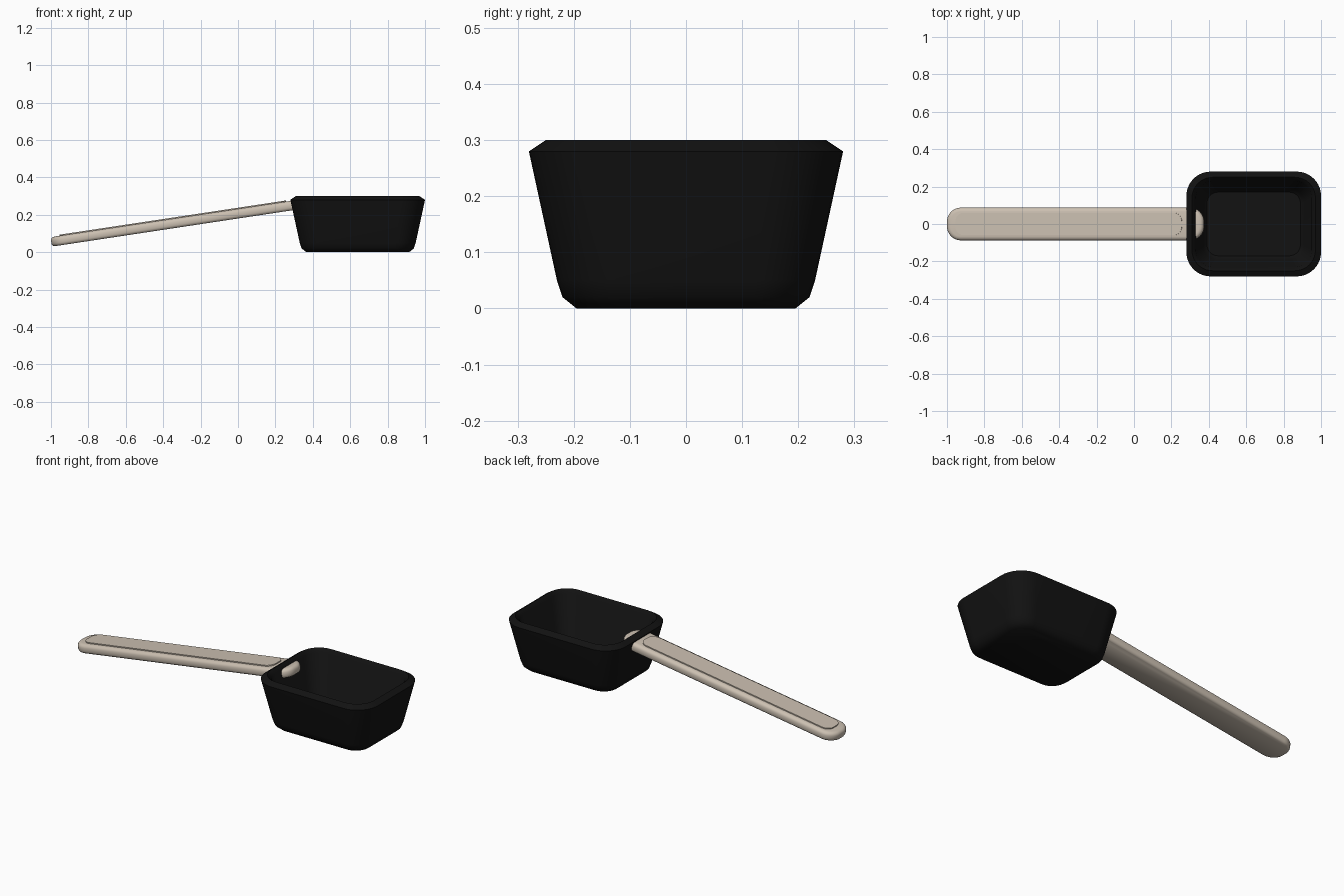
import bpy, bmesh, math
from mathutils import Matrix

if "Cube" in bpy.data.objects:
    bpy.data.objects.remove(bpy.data.objects["Cube"])


def material(name, col):
    m = bpy.data.materials.new(name)
    m.diffuse_color = (*col, 1)
    m.use_nodes = True
    m.node_tree.nodes["Principled BSDF"].inputs["Base Color"].default_value = m.diffuse_color
    return m


BLACK = material("black plastic", (0.006, 0.006, 0.006))
BEIGE = material("warm beige", (0.60, 0.525, 0.44))


def rounded_rect(hx, hy, r, n=10):
    """Points of a rounded rectangle, counter-clockwise."""
    pts = []
    for k, (sx, sy) in enumerate([(1, 1), (-1, 1), (-1, -1), (1, -1)]):
        for i in range(n + 1):
            a = math.pi / 2 * (k + i / n)
            pts.append((sx * (hx - r) + r * math.cos(a),
                        sy * (hy - r) + r * math.sin(a)))
    return pts


def loft(name, rings, mat, matrix, angle=40):
    """Skin rounded-rectangle rings (hx, hy, r, z), capping both ends."""
    bm = bmesh.new()
    loops = [[bm.verts.new((x, y, z)) for x, y in rounded_rect(hx, hy, r)]
             for hx, hy, r, z in rings]
    for a, b in zip(loops, loops[1:]):
        for i in range(len(a)):
            j = (i + 1) % len(a)
            bm.faces.new((a[i], a[j], b[j], b[i]))
    bm.faces.new(loops[0][::-1])
    bm.faces.new(loops[-1])
    bmesh.ops.recalc_face_normals(bm, faces=bm.faces)
    me = bpy.data.meshes.new(name)
    bm.to_mesh(me)
    bm.free()
    me.materials.append(mat)
    ob = bpy.data.objects.new(name, me)
    ob.matrix_world = matrix
    bpy.context.collection.objects.link(ob)
    bpy.ops.object.select_all(action='DESELECT')
    ob.select_set(True)
    bpy.context.view_layer.objects.active = ob
    bpy.ops.object.shade_smooth_by_angle(angle=math.radians(angle))
    return ob


# Scoop cup: outside wall up, over the rim, inside wall down to the floor
loft("scoop_cup", [
    (0.275, 0.195, 0.08, 0.0),
    (0.30, 0.22, 0.10, 0.02),
    (0.31, 0.23, 0.105, 0.05),
    (0.36, 0.28, 0.13, 0.28),
    (0.33, 0.25, 0.11, 0.30),
    (0.31, 0.23, 0.095, 0.28),
    (0.27, 0.19, 0.075, 0.06),
    (0.25, 0.17, 0.06, 0.04),
], BLACK, Matrix.Translation((0.64, 0, 0)))

# Tilted handle, its tip passing through the cup wall
TILT = math.atan(0.151)
place = Matrix.Translation((-0.3125, 0, 0.159)) @ Matrix.Rotation(-TILT, 4, 'Y')
HL, HW = 0.694, 0.0875
loft("handle", [(HL - d, HW - d, 0.075 - d, z) for d, z in [
    (0.012, -0.026), (0.004, -0.021), (0.0, -0.012), (0.0, 0.008),
    (0.004, 0.017), (0.012, 0.023), (0.022, 0.025)]], BEIGE, place)

# Raised grip panel on top of the handle
loft("grip_panel", [(0.612, 0.060, 0.045, 0.020), (0.612, 0.060, 0.045, 0.031)],
     BEIGE, place @ Matrix.Translation((-0.033, 0, 0)))
